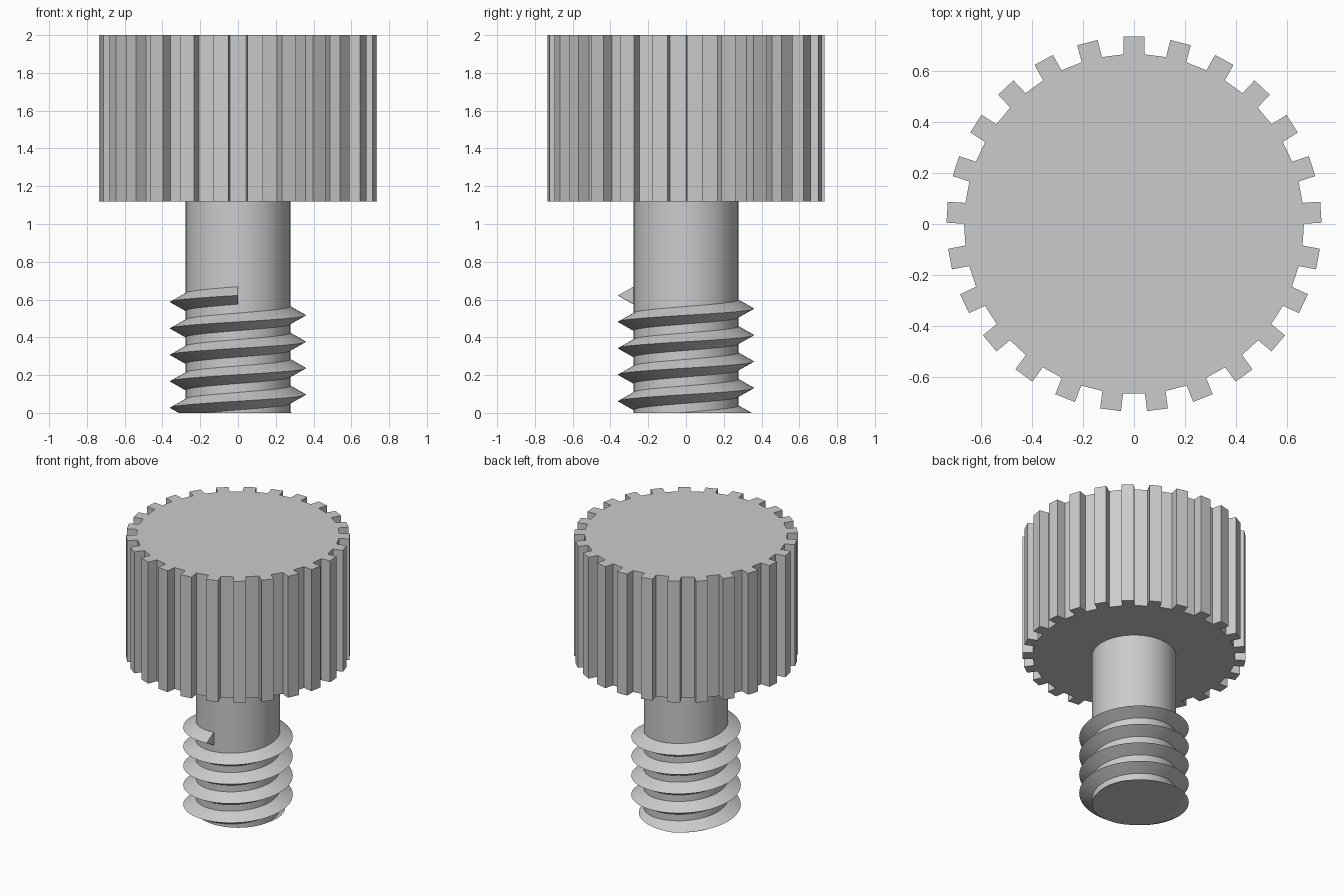
import bpy, bmesh
from math import pi, sin, cos, asin, radians
from mathutils import Vector

if "Cube" in bpy.data.objects:
    bpy.data.objects.remove(bpy.data.objects["Cube"])

steel = bpy.data.materials.new("light_grey_metal")
steel.use_nodes = True
GREY = (0.6, 0.6, 0.6, 1)
steel.diffuse_color = GREY
steel.node_tree.nodes["Principled BSDF"].inputs["Base Color"].default_value = GREY


def finish(name, bm, smooth=True):
    bmesh.ops.recalc_face_normals(bm, faces=bm.faces)
    mesh = bpy.data.meshes.new(name)
    bm.to_mesh(mesh)
    bm.free()
    mesh.materials.append(steel)
    obj = bpy.data.objects.new(name, mesh)
    bpy.context.collection.objects.link(obj)
    if smooth:
        bpy.ops.object.select_all(action="DESELECT")
        obj.select_set(True)
        bpy.context.view_layer.objects.active = obj
        bpy.ops.object.shade_smooth_by_angle(angle=radians(30))
    return obj


HEAD_BOTTOM, HEAD_TOP = 1.12, 2.0
SHAFT_R, CREST_R = 0.277, 0.36

# Knurled head: parallel-sided teeth around a disc, extruded upwards
TEETH, ROOT_R, TIP_R, HALF_W = 25, 0.666, 0.735, 0.041
bm = bmesh.new()
outline = []
for i in range(TEETH):
    middle = pi / 2 + i * 2 * pi / TEETH
    for r, side in ((ROOT_R, -1), (TIP_R, -1), (TIP_R, 1), (ROOT_R, 1)):
        a = middle + side * asin(HALF_W / r)
        outline.append(bm.verts.new((r * cos(a), r * sin(a), HEAD_BOTTOM)))
base = bm.faces.new(outline)
top = bmesh.ops.extrude_face_region(bm, geom=[base], use_keep_orig=True)["geom"]
bmesh.ops.translate(bm, vec=(0, 0, HEAD_TOP - HEAD_BOTTOM),
                    verts=[v for v in top if isinstance(v, bmesh.types.BMVert)])
finish("knurled_head", bm, smooth=False)

# Plain round shaft
bm = bmesh.new()
bmesh.ops.create_cone(bm, cap_ends=True, segments=96, radius1=SHAFT_R, radius2=SHAFT_R,
                      depth=HEAD_BOTTOM)
bmesh.ops.translate(bm, vec=(0, 0, HEAD_BOTTOM / 2), verts=bm.verts)
finish("shaft", bm)

# Right-handed V thread: triangle swept up a helix, trimmed flat at the tip
PITCH, TURNS, STEPS, END_Z = 0.14, 5, 72, 0.622
INNER_R, HALF_H = 0.26, 0.056
bm = bmesh.new()
rings = []
for i in range(TURNS * STEPS + 1):
    a = -pi / 2 + 2 * pi * i / STEPS
    z = END_Z - PITCH * (TURNS - i / STEPS)
    rings.append([bm.verts.new((r * cos(a), r * sin(a), z + dz))
                  for r, dz in ((INNER_R, -HALF_H), (CREST_R, 0), (INNER_R, HALF_H))])
for low, high in zip(rings, rings[1:]):
    for k in range(3):
        n = (k + 1) % 3
        bm.faces.new((low[k], low[n], high[n], high[k]))
bm.faces.new(rings[0])
bm.faces.new(rings[-1])
cut = bmesh.ops.bisect_plane(bm, geom=bm.verts[:] + bm.edges[:] + bm.faces[:],
                             plane_co=Vector((0, 0, 0)), plane_no=Vector((0, 0, 1)),
                             clear_inner=True)["geom_cut"]
bmesh.ops.holes_fill(bm, edges=[e for e in cut if isinstance(e, bmesh.types.BMEdge)], sides=0)
finish("screw_thread", bm)
